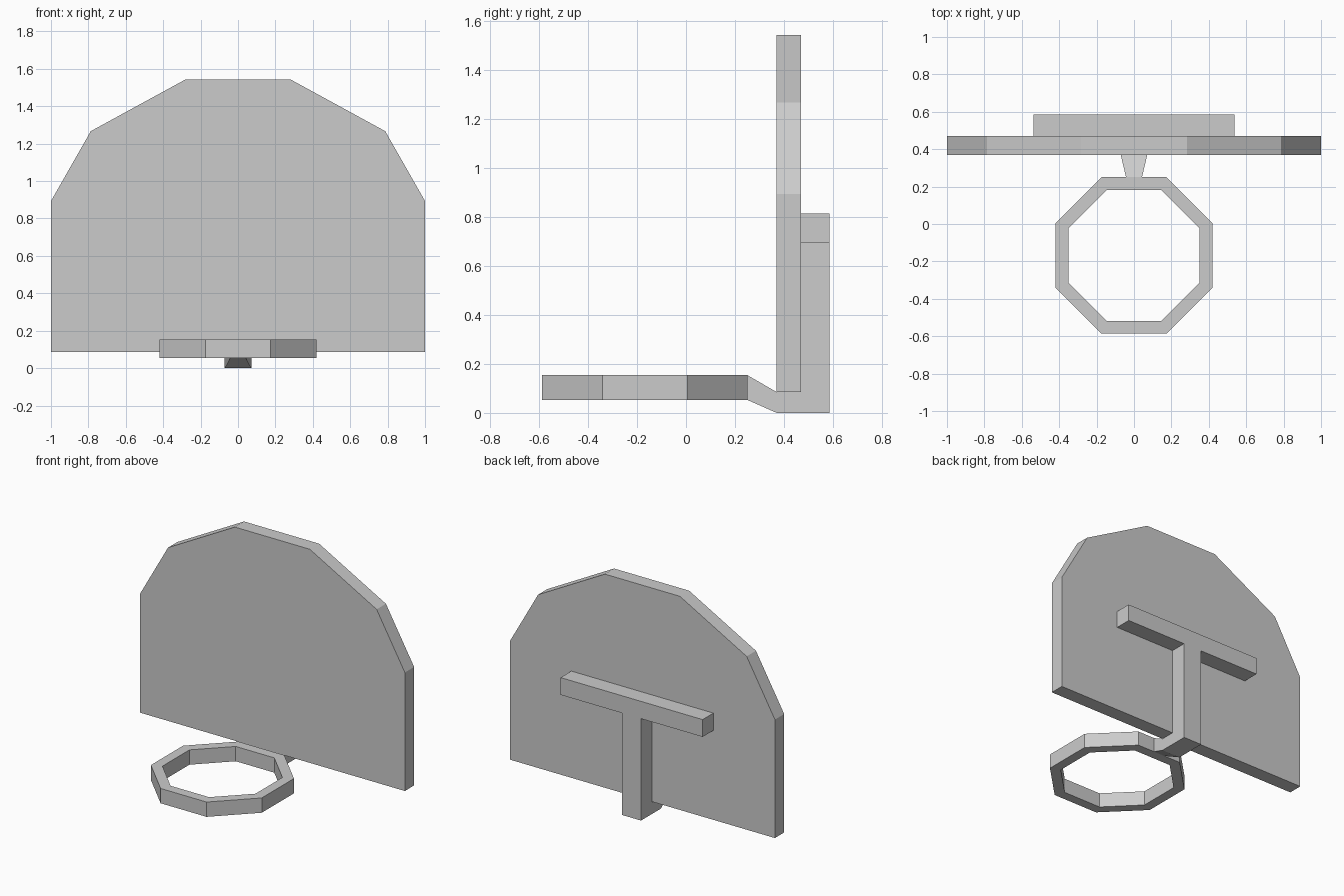
import bpy, bmesh, math
from mathutils import Vector

if "Cube" in bpy.data.objects:
    bpy.data.objects.remove(bpy.data.objects["Cube"])


def finish(name, bm):
    bmesh.ops.recalc_face_normals(bm, faces=bm.faces)
    mesh = bpy.data.meshes.new(name)
    bm.to_mesh(mesh)
    bm.free()
    obj = bpy.data.objects.new(name, mesh)
    bpy.context.collection.objects.link(obj)
    return obj


def prism(name, points, direction, edit=None):
    """Extrude a flat outline along a direction."""
    bm = bmesh.new()
    face = bm.faces.new([bm.verts.new(p) for p in points])
    ext = bmesh.ops.extrude_face_region(bm, geom=[face])["geom"]
    verts = [g for g in ext if isinstance(g, bmesh.types.BMVert)]
    bmesh.ops.translate(bm, verts=verts, vec=Vector(direction))
    if edit:
        edit(bm)
    return finish(name, bm)


# Backboard: flat-bottomed panel with faceted rounded top
half = [(1.0, 0.085), (1.0, 0.893), (0.787, 1.267), (0.283, 1.542)]
outline = half + [(-x, z) for x, z in reversed(half)]
prism("backboard", [(x, 0.37, z) for x, z in outline], (0, 0.1, 0))

# Hoop: eight-sided ring with square section
bm = bmesh.new()
loops = []
for radius, z in ((0.453, 0.053), (0.453, 0.154), (0.38, 0.154), (0.38, 0.053)):
    loops.append([bm.verts.new((radius * math.cos(math.radians(22.5 + 45 * i)),
                                -0.168 + radius * math.sin(math.radians(22.5 + 45 * i)), z))
                  for i in range(8)])
for a, b in zip(loops, loops[1:] + loops[:1]):
    for i in range(8):
        j = (i + 1) % 8
        bm.faces.new((a[i], a[j], b[j], b[i]))
finish("hoop", bm)


# Bracket: rear stem that bends under the board and narrows to the hoop
def narrow_tip(bm):
    for v in bm.verts:
        if v.co.y < 0.3:
            v.co.x *= 0.6


side = [(0.25, 0.154), (0.37, 0.085), (0.47, 0.085), (0.47, 0.813),
        (0.586, 0.813), (0.586, 0.0), (0.37, 0.0), (0.25, 0.053)]
prism("support_bracket", [(-0.071, y, z) for y, z in side], (0.142, 0, 0), narrow_tip)

# Crossbar: one arm on each side of the stem
for label, s in (("left", -1), ("right", 1)):
    section = [(0.47, 0.695), (0.586, 0.695), (0.586, 0.813), (0.47, 0.813)]
    prism("crossbar_" + label, [(s * 0.071, y, z) for y, z in section], (s * 0.465, 0, 0))
